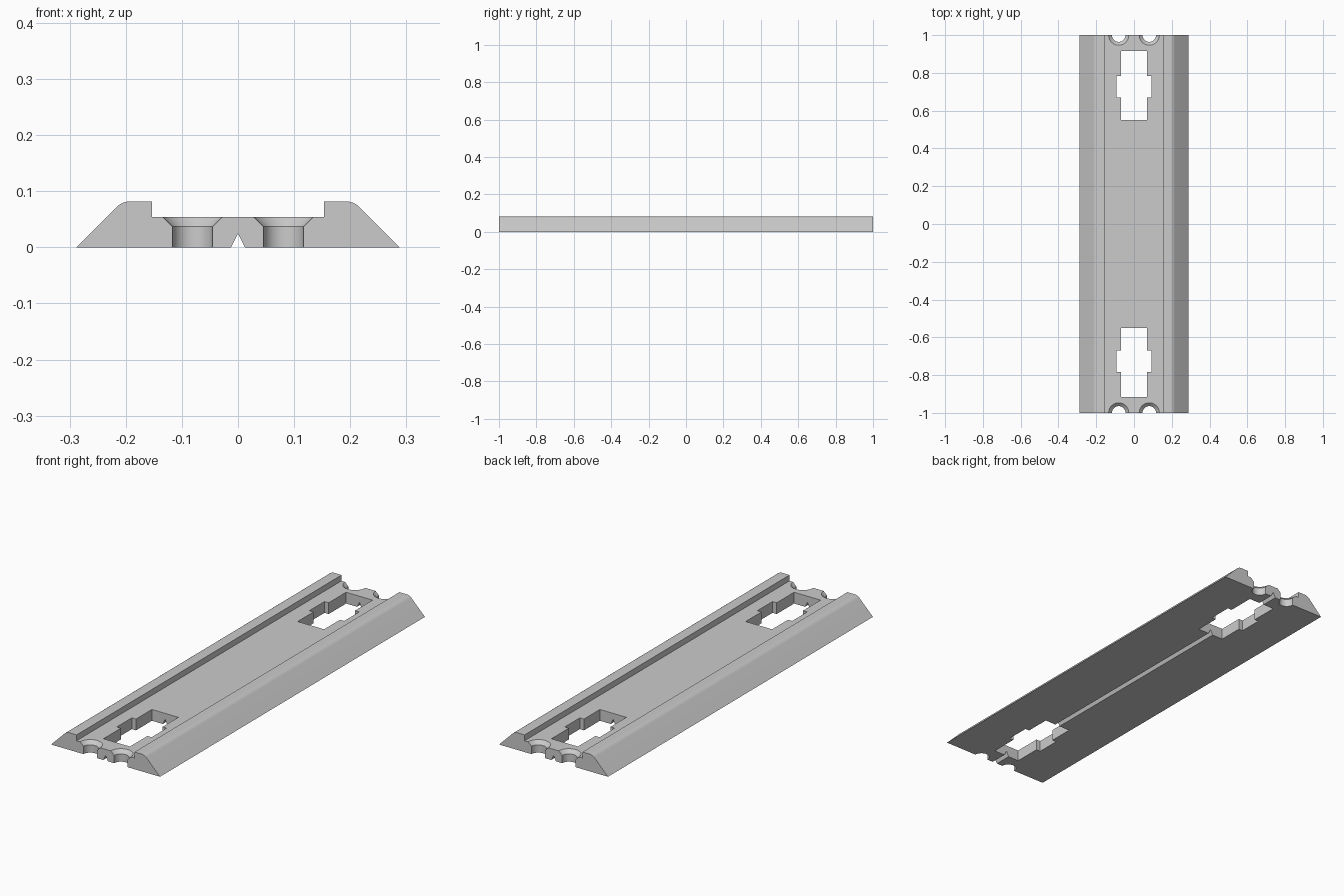
import bpy, bmesh, math
from mathutils import Vector

if "Cube" in bpy.data.objects:
    bpy.data.objects.remove(bpy.data.objects["Cube"])

grey = bpy.data.materials.new("plain_grey")
grey.diffuse_color = (0.6, 0.6, 0.6, 1)
grey.use_nodes = True
grey.node_tree.nodes["Principled BSDF"].inputs["Base Color"].default_value = grey.diffuse_color


def finish(bm, name):
    bmesh.ops.recalc_face_normals(bm, faces=bm.faces)
    mesh = bpy.data.meshes.new(name)
    bm.to_mesh(mesh)
    bm.free()
    mesh.materials.append(grey)
    obj = bpy.data.objects.new(name, mesh)
    bpy.context.collection.objects.link(obj)
    return obj


def prism(name, points, direction):
    """Extrude a closed polygon along a direction."""
    bm = bmesh.new()
    face = bm.faces.new([bm.verts.new(p) for p in points])
    ext = bmesh.ops.extrude_face_region(bm, geom=[face])
    verts = [v for v in ext["geom"] if isinstance(v, bmesh.types.BMVert)]
    bmesh.ops.translate(bm, verts=verts, vec=Vector(direction))
    return finish(bm, name)


def lathe(name, profile, cx, cy, steps=64):
    """Closed solid of revolution from (radius, z) pairs."""
    bm = bmesh.new()
    rings = [[bm.verts.new((cx + r * math.cos(2 * math.pi * i / steps),
                            cy + r * math.sin(2 * math.pi * i / steps), z))
              for i in range(steps)] for r, z in profile]
    for a, b in zip(rings, rings[1:]):
        for i in range(steps):
            j = (i + 1) % steps
            bm.faces.new((a[i], a[j], b[j], b[i]))
    bm.faces.new(rings[0])
    bm.faces.new(rings[-1])
    return finish(bm, name)


# Rail cross-section: groove below, sloped flank, rounded shoulder, channel
R, TOP = 0.035, 0.082
cx = 0.288 - TOP - R * math.tan(math.pi / 8)
shoulder = [(cx + R * math.sin(a), TOP - R + R * math.cos(a))
            for a in (math.radians(45 * (1 - i / 8)) for i in range(9))]
half = [(0.0125, 0), (0.288, 0)] + shoulder + [(0.153, TOP), (0.153, 0.054)]
section = half + [(-x, z) for x, z in reversed(half)] + [(0, 0.025)]
rail = prism("rail_plate", [(x, -1, z) for x, z in section], (0, 2, 0))

# Cutters at both ends: stepped window and two countersunk half holes
cutters = []
quarter = [(0.07, 0.55), (0.07, 0.67), (0.092, 0.67),
           (0.092, 0.784), (0.07, 0.784), (0.07, 0.916)]
window = quarter + [(-x, y) for x, y in reversed(quarter)]
for s in (-1, 1):
    cutters.append(prism("window_cutter", [(x, s * y, -0.1) for x, y in window],
                         (0, 0, 0.3)))
    for hx in (-0.081, 0.081):
        cutters.append(lathe("screw_hole_cutter",
                             [(0.0358, -0.1), (0.0358, 0.037), (0.0638, 0.064)],
                             hx, s))

for c in cutters:
    mod = rail.modifiers.new("cut", "BOOLEAN")
    mod.operation = "DIFFERENCE"
    mod.solver = "EXACT"
    mod.object = c

# Apply the cuts and discard the cutters
bpy.context.view_layer.update()
graph = bpy.context.evaluated_depsgraph_get()
result = bpy.data.meshes.new_from_object(rail.evaluated_get(graph))
rail.modifiers.clear()
rail.data = result
for c in cutters:
    bpy.data.objects.remove(c)

bpy.context.view_layer.objects.active = rail
rail.select_set(True)
bpy.ops.object.shade_smooth_by_angle(angle=math.radians(30))
